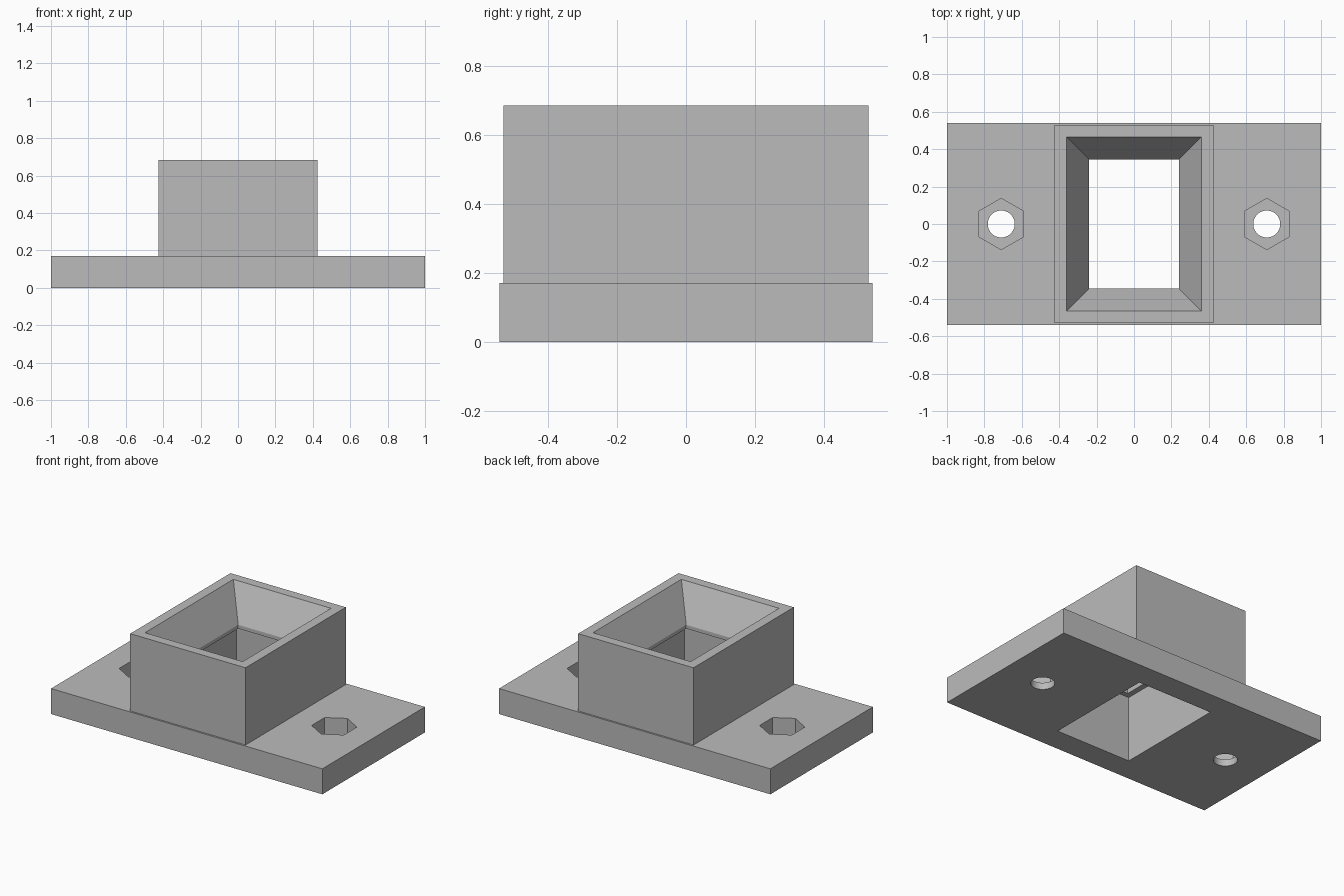
import bpy
import bmesh
import math
from mathutils import Matrix

cube = bpy.data.objects.get("Cube")
if cube:
    bpy.data.objects.remove(cube, do_unlink=True)

grey = bpy.data.materials.new("plain_grey")
grey.use_nodes = True
grey.diffuse_color = (0.5, 0.5, 0.5, 1)
grey.node_tree.nodes["Principled BSDF"].inputs["Base Color"].default_value = grey.diffuse_color

PLATE_TOP = 0.17
TOWER_TOP = 0.685
LIP_TOP, LIP_BOTTOM = 0.46, 0.435
BOLT_X = 0.71


def add_object(name, bm):
    bmesh.ops.recalc_face_normals(bm, faces=bm.faces)
    mesh = bpy.data.meshes.new(name)
    bm.to_mesh(mesh)
    bm.free()
    mesh.materials.append(grey)
    obj = bpy.data.objects.new(name, mesh)
    bpy.context.collection.objects.link(obj)
    return obj


def rectangular_loft(name, profile):
    """Closed tube of rectangular rings given as (half x, half y, z)."""
    bm = bmesh.new()
    rings = [[bm.verts.new((sx * hx, sy * hy, z))
              for sx, sy in ((-1, -1), (1, -1), (1, 1), (-1, 1))]
             for hx, hy, z in profile]
    for lower, upper in zip(rings, rings[1:] + rings[:1]):
        for i in range(4):
            j = (i + 1) % 4
            bm.faces.new((lower[i], lower[j], upper[j], upper[i]))
    return add_object(name, bm)


def prism_cutter(name, x, radius, sides, z0, z1, turn=0):
    bm = bmesh.new()
    place = Matrix.Translation((x, 0, (z0 + z1) / 2)) @ Matrix.Rotation(turn, 4, "Z")
    bmesh.ops.create_cone(bm, cap_ends=True, segments=sides, radius1=radius,
                          radius2=radius, depth=z1 - z0, matrix=place)
    cutter = add_object(name, bm)
    cutter.hide_render = True
    return cutter


def cut(target, cutter):
    mod = target.modifiers.new("cut", "BOOLEAN")
    mod.operation = "DIFFERENCE"
    mod.solver = "EXACT"
    mod.object = cutter
    bpy.context.view_layer.objects.active = target
    bpy.ops.object.modifier_apply(modifier=mod.name)
    bpy.data.objects.remove(cutter, do_unlink=True)


# Flanged plate, tower, funnel mouth, inner lip and lower pocket
socket = rectangular_loft("flanged_socket", [
    (1.0, 0.54, 0),
    (1.0, 0.54, PLATE_TOP),
    (0.425, 0.528, PLATE_TOP),
    (0.425, 0.528, TOWER_TOP),
    (0.36, 0.465, TOWER_TOP),
    (0.24, 0.345, LIP_TOP),
    (0.24, 0.345, LIP_BOTTOM),
    (0.276, 0.378, LIP_BOTTOM),
    (0.276, 0.378, 0),
])

# Bolt holes with hexagonal nut recesses
for side in (-1, 1):
    x = side * BOLT_X
    cut(socket, prism_cutter("bolt_hole_cutter", x, 0.072, 48, -0.1, 0.3))
    # Nut recess points towards the front and back
    recess = prism_cutter("nut_recess_cutter", x, 0.137, 6, 0.045, 0.3)
    xs = [v.co.x - x for v in recess.data.vertices]
    if max(xs) > 0.13:
        pivot = Matrix.Translation((x, 0, 0))
        recess.data.transform(pivot @ Matrix.Rotation(math.pi / 6, 4, "Z") @ pivot.inverted())
    cut(socket, recess)

bpy.ops.object.select_all(action="DESELECT")
socket.select_set(True)
bpy.context.view_layer.objects.active = socket
bpy.ops.object.shade_smooth_by_angle(angle=math.radians(25))
